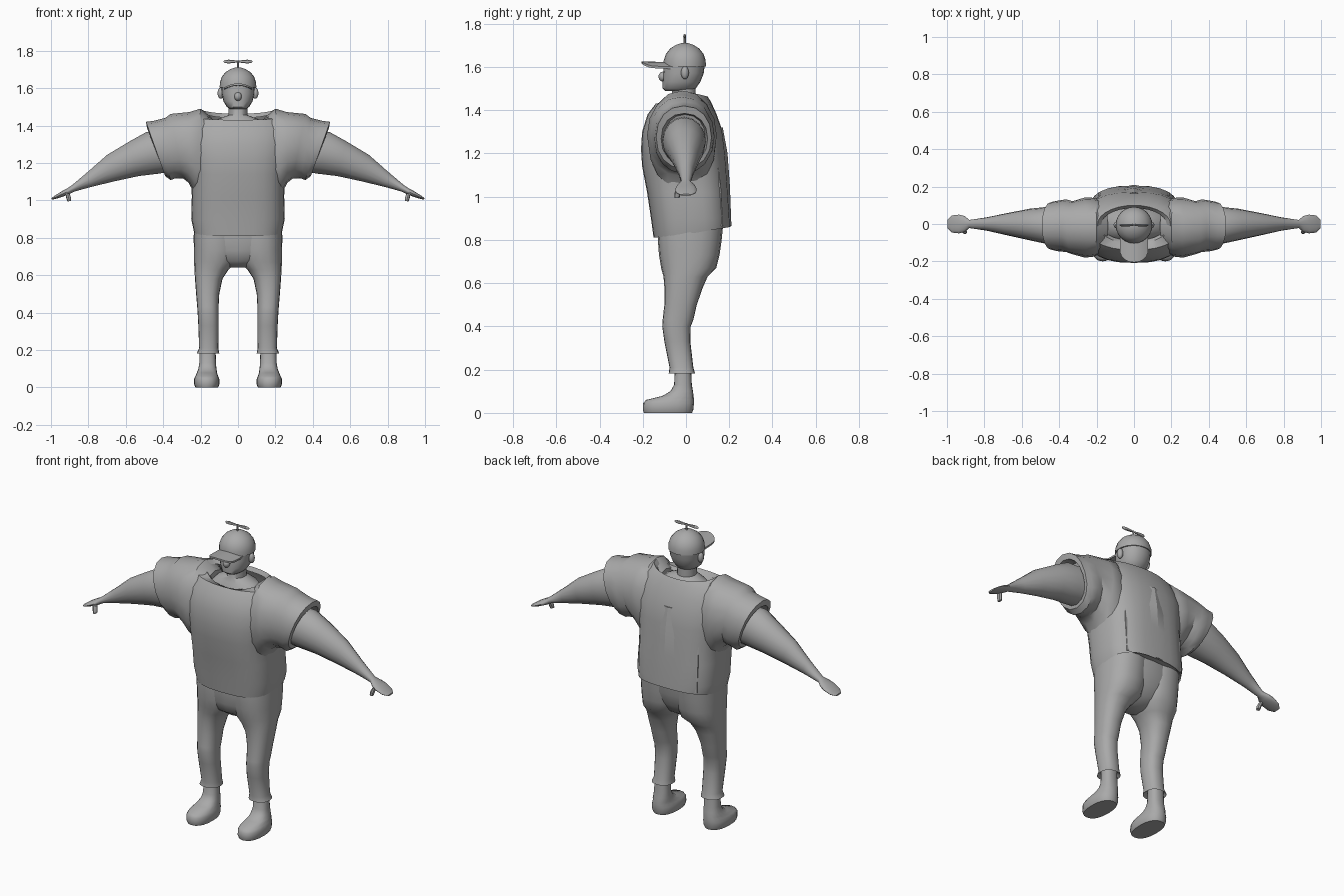
import bpy, bmesh, math
from mathutils import Vector

grey = bpy.data.materials.new("grey")
grey.diffuse_color = (0.4, 0.4, 0.4, 1)


def finish(name, bm, angle=40):
    bmesh.ops.recalc_face_normals(bm, faces=bm.faces)
    me = bpy.data.meshes.new(name)
    bm.to_mesh(me)
    bm.free()
    me.materials.append(grey)
    ob = bpy.data.objects.new(name, me)
    bpy.context.collection.objects.link(ob)
    bpy.ops.object.select_all(action='DESELECT')
    ob.select_set(True)
    bpy.context.view_layer.objects.active = ob
    bpy.ops.object.shade_smooth_by_angle(angle=math.radians(angle))
    return ob


def loft(name, rings, cap_start=True, cap_end=True, angle=40):
    bm = bmesh.new()
    loops = [[bm.verts.new(p) for p in r] for r in rings]
    n = len(loops[0])
    for a, b in zip(loops, loops[1:]):
        for i in range(n):
            bm.faces.new((a[i], a[(i + 1) % n], b[(i + 1) % n], b[i]))
    if cap_start:
        bm.faces.new(loops[0])
    if cap_end:
        bm.faces.new(loops[-1])
    return finish(name, bm, angle)


def mirrored(ob):
    """Apply a mirror across x = 0."""
    ob.modifiers.new("mirror", 'MIRROR').use_mirror_merge = False
    return ob


def curve(t, e):
    c, s = math.cos(t), math.sin(t)
    return math.copysign(abs(c) ** e, c), math.copysign(abs(s) ** e, s)


def flat_ring(z, x0, x1, y0, y1, e=1.0, n=20, front=0, back=0):
    """Horizontal ring; front and back shift the height of those edges."""
    pts = []
    for i in range(n):
        c, s = curve(2 * math.pi * i / n, e)
        dz = front * max(0, -s) + back * max(0, s)
        pts.append(((x0 + x1) / 2 + c * (x1 - x0) / 2, (y0 + y1) / 2 + s * (y1 - y0) / 2, z + dz))
    return pts


def side_ring(xt, zt, xb, zb, y0, y1, e=1.0, n=16):
    """Upright ring across an arm, given its top and bottom points."""
    pts = []
    for i in range(n):
        c, s = curve(2 * math.pi * i / n, e)
        k = (s + 1) / 2
        pts.append((xb + (xt - xb) * k, (y0 + y1) / 2 + c * (y1 - y0) / 2, zb + (zt - zb) * k))
    return pts


# Shirt body with a sloping hem and a dipped neckline folded inward
body = [  # z, half width, front, back, squareness, front dz, back dz
    (0.87, 0.21, -0.13, 0.17, 0.7, -0.03, 0.02),
    (0.83, 0.235, -0.15, 0.205, 0.7, -0.02, 0.03),
    (0.90, 0.25, -0.162, 0.203, 0.7, 0, 0),
    (1.02, 0.247, -0.18, 0.195, 0.7, 0, 0),
    (1.14, 0.25, -0.203, 0.187, 0.72, 0, 0),
    (1.22, 0.27, -0.208, 0.18, 0.78, 0, 0),
    (1.30, 0.28, -0.203, 0.17, 0.8, 0, 0),
    (1.38, 0.275, -0.178, 0.142, 0.85, 0, 0),
    (1.45, 0.25, -0.14, 0.115, 0.9, -0.02, -0.01),
    (1.488, 0.195, -0.105, 0.10, 1, -0.075, -0.025),
    (1.465, 0.175, -0.09, 0.085, 1, -0.075, -0.025),
]
loft("shirt_body", [flat_ring(z, -w, w, a, b, e, 28, f, k) for z, w, a, b, e, f, k in body],
     cap_end=False)

# Raised panel on the back of the shirt
panel = [(0.865, 0.19, 0.17, 0.21), (1.05, 0.19, 0.16, 0.203),
         (1.2, 0.185, 0.14, 0.192), (1.32, 0.18, 0.12, 0.17)]
loft("back_panel", [[(-w, 0.05, z), (-w, a, z), (0, b, z), (w, a, z), (w, 0.05, z)]
                    for z, w, a, b in panel], angle=25)

# Sleeves with a thick turned cuff
sleeve = [
    (0.14, 1.44, 0.16, 1.02, -0.15, 0.12), (0.20, 1.49, 0.235, 1.04, -0.175, 0.14),
    (0.26, 1.472, 0.265, 1.095, -0.18, 0.142), (0.36, 1.462, 0.295, 1.118, -0.162, 0.122),
    (0.39, 1.44, 0.335, 1.118, -0.15, 0.132), (0.45, 1.425, 0.36, 1.108, -0.146, 0.125),
    (0.492, 1.42, 0.39, 1.13, -0.138, 0.118), (0.486, 1.385, 0.395, 1.15, -0.115, 0.10),
    (0.43, 1.38, 0.36, 1.16, -0.10, 0.09),
]
mirrored(loft("sleeve", [side_ring(*s, e=0.92) for s in sleeve], angle=35))

# Arms running into flat, rounded hands
arm = [
    (0.38, 1.37, 0.34, 1.155, -0.11, 0.09), (0.49, 1.365, 0.43, 1.142, -0.108, 0.092),
    (0.58, 1.315, 0.53, 1.13, -0.088, 0.082), (0.70, 1.243, 0.66, 1.102, -0.06, 0.058),
    (0.80, 1.155, 0.78, 1.073, -0.035, 0.035), (0.885, 1.083, 0.875, 1.047, -0.022, 0.022),
    (0.91, 1.066, 0.90, 1.034, -0.042, 0.042), (0.94, 1.05, 0.93, 1.022, -0.05, 0.05),
    (0.975, 1.028, 0.97, 1.009, -0.046, 0.046), (0.997, 1.012, 0.995, 1.003, -0.024, 0.024),
]
mirrored(loft("arm", [side_ring(*s) for s in arm]))
thumb = [(0.925, 1.042, 0.90, 1.034, -0.045, -0.015), (0.918, 1.012, 0.893, 1.015, -0.054, -0.024),
         (0.912, 0.993, 0.892, 0.998, -0.054, -0.03)]
mirrored(loft("thumb", [side_ring(*s, n=8) for s in thumb]))

# Trousers: seat and two legs with flared cuffs
seat = [(0.64, 0.05, -0.055, 0.05), (0.675, 0.14, -0.105, 0.105), (0.73, 0.20, -0.122, 0.14),
        (0.80, 0.225, -0.13, 0.162), (0.88, 0.225, -0.13, 0.17)]
loft("trouser_seat", [flat_ring(z, -w, w, a, b, 0.85) for z, w, a, b in seat])
leg = [
    (0.20, 0.118, 0.206, -0.055, 0.025), (0.182, 0.10, 0.22, -0.08, 0.042),
    (0.21, 0.105, 0.208, -0.076, 0.034), (0.33, 0.103, 0.212, -0.1, 0.02),
    (0.40, 0.104, 0.216, -0.11, 0.022), (0.43, 0.104, 0.218, -0.108, 0.034),
    (0.50, 0.10, 0.224, -0.1, 0.05), (0.58, 0.083, 0.23, -0.1, 0.078),
    (0.63, 0.05, 0.233, -0.104, 0.10), (0.67, 0.012, 0.235, -0.115, 0.14),
    (0.73, -0.005, 0.236, -0.125, 0.155), (0.80, -0.01, 0.237, -0.13, 0.165),
    (0.87, -0.01, 0.235, -0.13, 0.172),
]
mirrored(loft("trouser_leg", [flat_ring(z, a, b, c, d, 0.85) for z, a, b, c, d in leg]))

# Shoes and ankles
shoe = [
    (0.0, 0.106, 0.228, -0.195, 0.028), (0.015, 0.10, 0.234, -0.2, 0.034),
    (0.045, 0.10, 0.235, -0.198, 0.037), (0.06, 0.106, 0.228, -0.185, 0.037),
    (0.078, 0.112, 0.22, -0.11, 0.035), (0.10, 0.115, 0.212, -0.072, 0.032),
    (0.13, 0.118, 0.207, -0.055, 0.027), (0.22, 0.12, 0.204, -0.05, 0.023),
]
mirrored(loft("shoe", [flat_ring(z, a, b, c, d, 0.85) for z, a, b, c, d in shoe]))

# Neck and head
neck = [(1.38, 0.17, -0.10, 0.09), (1.43, 0.12, -0.08, 0.07),
        (1.455, 0.052, -0.065, 0.045), (1.53, 0.05, -0.065, 0.045)]
loft("neck", [flat_ring(z, -w, w, a, b) for z, w, a, b in neck])
head = [(1.488, 0.042, -0.095, 0.02), (1.50, 0.06, -0.108, 0.045), (1.53, 0.078, -0.108, 0.066),
        (1.57, 0.087, -0.106, 0.082), (1.62, 0.09, -0.10, 0.088)]
loft("head", [flat_ring(z, -w, w, a, b, 0.9) for z, w, a, b in head])


def ball(name, centre, size):
    bm = bmesh.new()
    bmesh.ops.create_uvsphere(bm, u_segments=16, v_segments=10, radius=1)
    for v in bm.verts:
        v.co = Vector(centre) + Vector(v.co[i] * size[i] for i in range(3))
    return finish(name, bm)


ball("nose", (0, -0.107, 1.555), (0.02, 0.02, 0.023))
mirrored(ball("ear", (0.093, -0.005, 1.573), (0.016, 0.018, 0.03)))

# Cap dome, curved brim and propeller
dome = [(1.603, 0.098), (1.63, 0.097), (1.66, 0.087), (1.685, 0.067), (1.702, 0.04), (1.711, 0.012)]
loft("cap_dome", [flat_ring(z, -r, r, -0.006 - r, -0.006 + r, n=24) for z, r in dome])
brim = []
for k in range(-6, 7):
    x = 0.076 * math.sin(k * math.pi / 12)
    tip = -0.13 - 0.075 * math.cos(k * math.pi / 12) ** 0.8
    drop = -0.022 * (x / 0.076) ** 2
    brim.append([(x, -0.045, 1.612 + drop), (x, tip, 1.615 + drop),
                 (x, tip, 1.625 + drop), (x, -0.045, 1.622 + drop)])
loft("cap_brim", brim)
loft("propeller_stem", [flat_ring(z, -0.005, 0.005, -0.011, -0.001, n=8) for z in (1.70, 1.748)])
blade = [(0.0, 0.004, 0.004), (0.02, 0.006, 0.007), (0.05, 0.007, 0.01), (0.07, 0.006, 0.008),
         (0.077, 0.002, 0.003)]
mirrored(loft("propeller_blade", [side_ring(x, 1.742 + h, x, 1.742 - h, -0.006 - d, -0.006 + d, n=8)
                                  for x, d, h in blade]))
